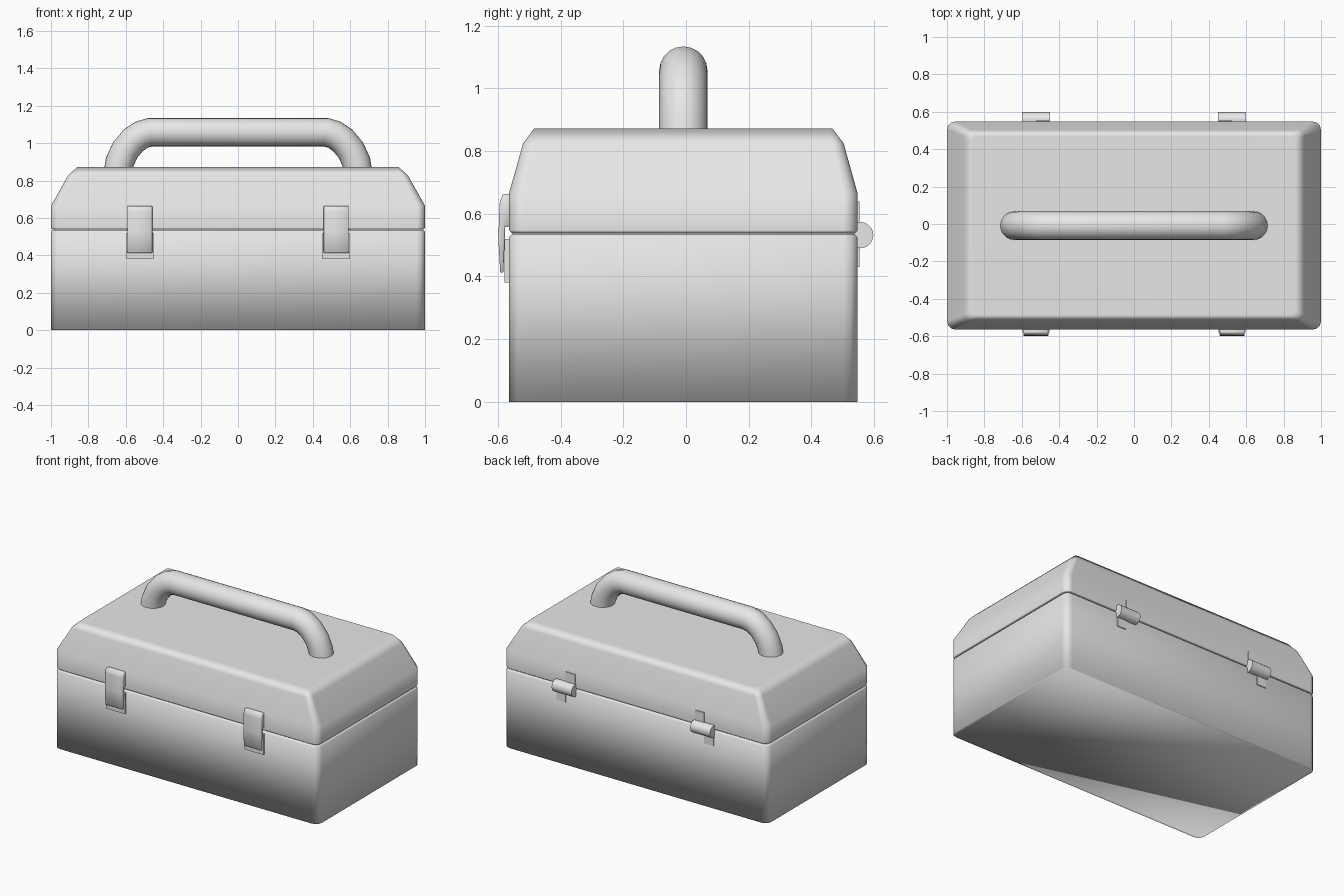
import bpy
import bmesh
import math
from mathutils import Vector

cube = bpy.data.objects.get("Cube")
if cube:
    bpy.data.objects.remove(cube, do_unlink=True)

MID_Y = -0.0085      # centre line of the box
HALF_X, HALF_Y = 1.0, 0.5565

grey = bpy.data.materials.new("light_grey")
grey.use_nodes = True
grey.diffuse_color = (0.8, 0.8, 0.8, 1)
grey.node_tree.nodes["Principled BSDF"].inputs["Base Color"].default_value = (0.8, 0.8, 0.8, 1)


def finish(name, bm, smooth=None):
    """Turn a bmesh into a named object; smooth is an edge angle in degrees."""
    bmesh.ops.recalc_face_normals(bm, faces=bm.faces)
    mesh = bpy.data.meshes.new(name)
    bm.to_mesh(mesh)
    bm.free()
    mesh.materials.append(grey)
    obj = bpy.data.objects.new(name, mesh)
    bpy.context.collection.objects.link(obj)
    if smooth is not None:
        bpy.ops.object.select_all(action="DESELECT")
        obj.select_set(True)
        bpy.context.view_layer.objects.active = obj
        bpy.ops.object.shade_smooth_by_angle(angle=math.radians(smooth))
    return obj


def rounded_ring(bm, inset_x, inset_y, z, radius, steps=3):
    """Rounded rectangle of vertices at height z."""
    ring = []
    for corner, (sx, sy) in enumerate([(1, 1), (-1, 1), (-1, -1), (1, -1)]):
        cx = sx * (HALF_X - inset_x - radius)
        cy = sy * (HALF_Y - inset_y - radius) + MID_Y
        for i in range(steps + 1):
            a = math.pi / 2 * (corner + i / steps)
            ring.append(bm.verts.new((cx + radius * math.cos(a), cy + radius * math.sin(a), z)))
    return ring


def loft(name, sections, smooth):
    """Skin rounded rectangles from bottom to top and cap both ends."""
    bm = bmesh.new()
    rings = [rounded_ring(bm, *s) for s in sections]
    for low, high in zip(rings, rings[1:]):
        for i in range(len(low)):
            j = (i + 1) % len(low)
            bm.faces.new((low[i], low[j], high[j], high[i]))
    bm.faces.new(rings[0])
    bm.faces.new(rings[-1])
    return finish(name, bm, smooth)


def extrude_x(name, profile, x0, x1, bevel=0.0):
    """Extrude a (y, z) profile between two x positions."""
    bm = bmesh.new()
    face = bm.faces.new([bm.verts.new((x0, y, z)) for y, z in profile])
    moved = bmesh.ops.extrude_face_region(bm, geom=[face])["geom"]
    bmesh.ops.translate(bm, vec=(x1 - x0, 0, 0),
                        verts=[v for v in moved if isinstance(v, bmesh.types.BMVert)])
    if bevel:
        bmesh.ops.bevel(bm, geom=bm.edges[:], offset=bevel, segments=1, affect="EDGES")
    return finish(name, bm, 50 if bevel else None)


def plate(name, x0, x1, y0, y1, z0, z1):
    return extrude_x(name, [(y0, z0), (y1, z0), (y1, z1), (y0, z1)], x0, x1)


# Lower box, softly shaded into its base
loft("box_body", [(0, 0, 0, 0.045), (0, 0, 0.525, 0.045), (0.01, 0.01, 0.535, 0.035)], 180)

# Lid with sloped shoulders and a flat top
lid = loft("lid", [
    (0.01, 0.01, 0.537, 0.035),
    (0, 0, 0.547, 0.045),
    (0, 0, 0.665, 0.045),
    (0.09, 0.045, 0.825, 0.035),
    (0.14, 0.08, 0.872, 0.02),
], 180)
weighted = lid.modifiers.new("weighted_normals", "WEIGHTED_NORMAL")
weighted.weight = 60

# Carrying handle: a round tube swept along an arched path
half_path = [(0.642, 0.84), (0.632, 0.9), (0.605, 0.96), (0.56, 1.015), (0.515, 1.045), (0.47, 1.058)]
path = [Vector((-x, MID_Y, z)) for x, z in half_path]
path += [Vector((x, MID_Y, z)) for x, z in reversed(half_path)]
bm = bmesh.new()
rings = []
SIDES = 20
for i, p in enumerate(path):
    before = (p - path[i - 1]).normalized() if i else Vector((0, 0, 1))
    after = (path[i + 1] - p).normalized() if i < len(path) - 1 else Vector((0, 0, -1))
    along = (before + after).normalized()
    out = Vector((-along.z, 0, along.x))
    ring = []
    for k in range(SIDES):
        a = 2 * math.pi * k / SIDES
        offset = out * math.cos(a) + Vector((0, 1, 0)) * math.sin(a)
        ring.append(bm.verts.new(p + 0.077 * offset))
    rings.append(ring)
for a, b in zip(rings, rings[1:]):
    for k in range(SIDES):
        n = (k + 1) % SIDES
        bm.faces.new((a[k], a[n], b[n], b[k]))
bm.faces.new(rings[0])
bm.faces.new(rings[-1])
finish("handle", bm, 60)

front = MID_Y - HALF_Y
back = MID_Y + HALF_Y
clasp_profile = [
    (front + 0.01, 0.56), (front + 0.01, 0.663), (front - 0.02, 0.663), (front - 0.03, 0.635),
    (front - 0.034, 0.52), (front - 0.028, 0.412), (front - 0.018, 0.412), (front - 0.012, 0.56),
]

for side, label in ((1, "left"), (-1, "right")):
    x = 0.525 * side
    # Front latch: swinging clasp over a catch plate
    extrude_x(label + "_latch_clasp", clasp_profile, x - 0.067, x + 0.067, 0.003)
    plate(label + "_latch_plate", x - 0.072, x + 0.072, front - 0.014, front + 0.01, 0.38, 0.52)

    # Back hinge: pin barrel with one leaf on the lid and one on the box
    barrel = [(back + 0.008 + 0.042 * math.cos(a), 0.532 + 0.042 * math.sin(a))
              for a in (2 * math.pi * k / 20 for k in range(20))]
    pin = extrude_x(label + "_hinge_barrel", barrel, x - 0.075, x + 0.075)
    bpy.context.view_layer.objects.active = pin
    bpy.ops.object.select_all(action="DESELECT")
    pin.select_set(True)
    bpy.ops.object.shade_smooth_by_angle(angle=math.radians(40))
    plate(label + "_hinge_upper_leaf", x - 0.07 * side, x, back - 0.01, back + 0.006, 0.54, 0.64)
    plate(label + "_hinge_lower_leaf", x, x + 0.07 * side, back - 0.01, back + 0.006, 0.43, 0.53)
